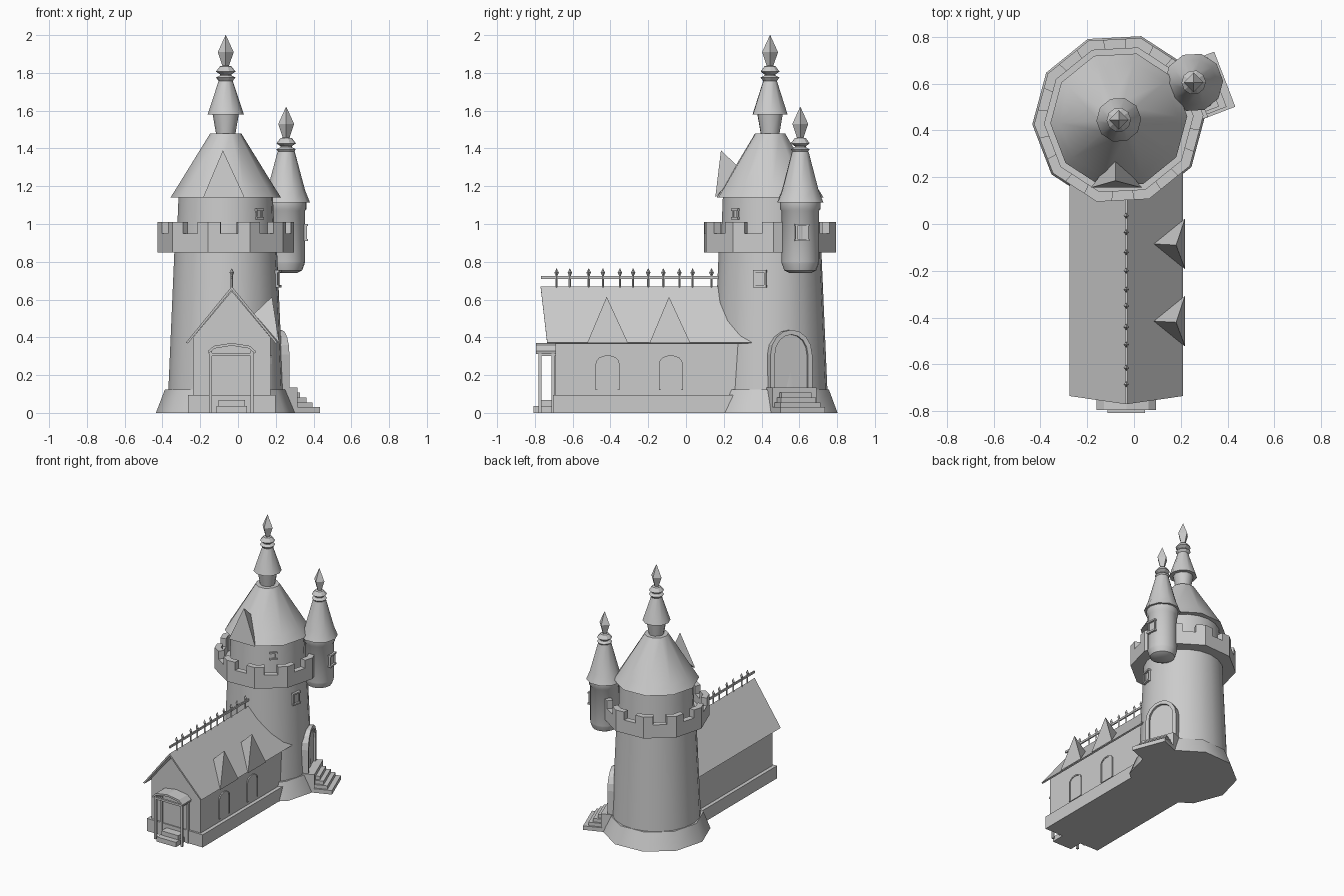
import bpy, bmesh
from math import sin, cos, pi, radians

if "Cube" in bpy.data.objects:
    bpy.data.objects.remove(bpy.data.objects["Cube"])

TX, TY = -0.065, 0.445      # main tower axis
UX, UY = 0.255, 0.605       # side turret axis
HX = -0.033                 # house centre line
ROT = radians(3)


def make(name, verts, faces, smooth=False):
    me = bpy.data.meshes.new(name)
    me.from_pydata(verts, [], faces)
    bm = bmesh.new()
    bm.from_mesh(me)
    bmesh.ops.recalc_face_normals(bm, faces=bm.faces)
    bm.to_mesh(me)
    bm.free()
    ob = bpy.data.objects.new(name, me)
    bpy.context.collection.objects.link(ob)
    if smooth:
        bpy.ops.object.select_all(action='DESELECT')
        bpy.context.view_layer.objects.active = ob
        ob.select_set(True)
        bpy.ops.object.shade_smooth_by_angle(angle=radians(40))
    return ob


def lathe(name, prof, x, y, n=10, rot=ROT, smooth=True):
    """Turn an (r, z) profile about a vertical axis, capping both ends."""
    v = [(x + r * cos(rot + 2 * pi * i / n), y + r * sin(rot + 2 * pi * i / n), z)
         for r, z in prof for i in range(n)]
    f = [(k * n + i, k * n + (i + 1) % n, (k + 1) * n + (i + 1) % n, (k + 1) * n + i)
         for k in range(len(prof) - 1) for i in range(n)]
    f += [tuple(range(n)), tuple(range((len(prof) - 1) * n, len(prof) * n))]
    return make(name, v, f, smooth)


def panel(name, pts, d0, d1, x, y, deg):
    """Extrude an (across, z) outline from d0 to d1 along direction deg."""
    c, s = cos(radians(deg)), sin(radians(deg))
    n = len(pts)
    v = [(x + d * c - u * s, y + d * s + u * c, z) for d in (d0, d1) for u, z in pts]
    f = [(i, (i + 1) % n, n + (i + 1) % n, n + i) for i in range(n)]
    return make(name, v, f + [tuple(range(n)), tuple(range(n, 2 * n))])


def rect(u0, u1, z0, z1):
    return [(u0, z0), (u1, z0), (u1, z1), (u0, z1)]


def arch(w, z0, spring, top, n=8):
    return [(w, z0)] + [(w * cos(pi * i / n), spring + (top - spring) * sin(pi * i / n))
                        for i in range(n + 1)] + [(-w, z0)]


def frame(name, w, z0, spring, top, t, d0, d1, x, y, deg):
    outer = arch(w, z0, spring, top)
    inner = arch(w - t, z0, spring, top - t)
    panel(name, outer + inner[::-1], d0, d1, x, y, deg)


# Main tower
lathe("tower_base", [(0.37, 0), (0.322, 0.125), (0.29, 0.125)], TX, TY)
lathe("tower_body", [(0.305, 0.1), (0.272, 0.86)], TX, TY, 20)
lathe("parapet", [(0.25, 0.85), (0.362, 0.85), (0.362, 0.95), (0.318, 0.95),
                  (0.318, 0.89), (0.24, 0.89)], TX, TY, smooth=False)
for k in range(10):
    a = ROT + k * pi / 5
    ring = []
    for r in (0.362, 0.318):
        corner = [(r * cos(a + j * pi / 5), r * sin(a + j * pi / 5)) for j in (-1, 0, 1)]
        p = [tuple(corner[1][i] + 0.29 * (corner[j][i] - corner[1][i]) for i in (0, 1))
             for j in (0, 1, 2)]
        ring += p if r > 0.33 else p[::-1]
    v = [(TX + px, TY + py, z) for z in (0.945, 1.01) for px, py in ring]
    make("merlon", v, [(i, (i + 1) % 6, 6 + (i + 1) % 6, 6 + i) for i in range(6)]
         + [tuple(range(6)), tuple(range(6, 12))])
lathe("tower_drum", [(0.262, 0.86), (0.25, 1.15)], TX, TY, 20)
lathe("tower_roof", [(0.24, 1.14), (0.293, 1.14), (0.255, 1.2), (0.082, 1.48), (0.04, 1.48)], TX, TY)
lathe("lantern_neck", [(0.05, 1.47), (0.07, 1.585)], TX, TY)
lathe("lantern_roof", [(0.06, 1.58), (0.096, 1.58), (0.035, 1.765)], TX, TY)

# Side turret
lathe("turret_body", [(0.055, 0.74), (0.085, 0.755), (0.098, 0.79), (0.1, 0.8), (0.1, 1.07),
                      (0.108, 1.08), (0.108, 1.12)], UX, UY, 16)
lathe("turret_roof", [(0.1, 1.115), (0.126, 1.115), (0.1, 1.18), (0.045, 1.385)], UX, UY)


# Finials on both spires
def finial(x, y, z):
    lathe("finial_collars", [(0.035, z), (0.052, z + 0.02), (0.03, z + 0.032), (0.03, z + 0.037),
                             (0.052, z + 0.052), (0.03, z + 0.08), (0.014, z + 0.083)],
          x, y, 10, smooth=False)
    lathe("finial_spike", [(0.015, z + 0.075), (0.042, z + 0.155), (0.001, z + 0.245)],
          x, y, 4, 0, False)


finial(TX, TY, 1.755)
finial(UX, UY, 1.375)


# Pointed dormers: apex, two feet and a back point
def dormer(name, apex, foot1, foot2, back):
    make(name, [apex, foot1, foot2, back], [(0, 1, 2), (0, 2, 3), (0, 3, 1), (1, 3, 2)])


dormer("tower_dormer", (-0.08, 0.185, 1.39), (-0.185, 0.155, 1.14), (0.035, 0.155, 1.14),
       (-0.08, 0.29, 1.29))
for y in (-0.415, -0.085):
    dormer("house_dormer", (0.18, y - 0.005, 0.615), (0.218, y - 0.108, 0.37),
           (0.218, y + 0.108, 0.37), (0.085, y, 0.525))

# Tower door, windows and stairs
panel("tower_door", arch(0.095, 0.12, 0.31, 0.42), 0.22, 0.3, TX, TY, 21)
frame("tower_door_frame", 0.118, 0.12, 0.31, 0.44, 0.025, 0.22, 0.316, TX, TY, 21)


def window(name, w, z0, z1, d, x, y, deg):
    panel(name + "_pane", rect(-w, w, z0, z1), d - 0.05, d - 0.004, x, y, deg)
    for u in (-w, w):
        panel(name + "_jamb", rect(u - 0.005, u + 0.005, z0, z1), d - 0.05, d + 0.004, x, y, deg)
    for z in (z0, z1):
        panel(name + "_sill", rect(-w - 0.008, w + 0.008, z - 0.006, z + 0.006),
              d - 0.05, d + 0.01, x, y, deg)


window("tower_window", 0.028, 0.67, 0.75, 0.283, TX, TY, -11)
window("drum_window", 0.018, 1.03, 1.075, 0.254, TX, TY, -46)
window("turret_window", 0.03, 0.915, 0.995, 0.103, UX, UY, 5)

panel("stair_landing", rect(-0.125, 0.125, 0, 0.135), 0.25, 0.36, TX, TY, 21)
for d, w, z in ((0.39, 0.085, 0.108), (0.42, 0.1, 0.082), (0.45, 0.113, 0.056), (0.485, 0.126, 0.03)):
    panel("stair_step", rect(-w, w, 0, z), 0.3, d, TX, TY, 21)

# House: plinth, gabled walls and thin overhanging roof
panel("house_plinth", rect(-0.232, 0.232, 0, 0.095), -0.4, 0.705, HX, 0, -90)
panel("house_walls", [(-0.205, 0.05), (0.205, 0.05), (0.205, 0.4), (0, 0.645), (-0.205, 0.4)],
      -0.35, 0.69, HX, 0, -90)
sec = [(-0.243, 0.372, -0.735), (0, 0.67, -0.77), (0.243, 0.372, -0.735),
       (0.232, 0.368, -0.735), (0, 0.65, -0.768), (-0.232, 0.368, -0.735)]
rv = [(HX + u, y, z) for u, z, y in sec] + [(HX + u, 0.36, z) for u, z, _ in sec]
make("house_roof", rv, [(i, (i + 1) % 6, 6 + (i + 1) % 6, 6 + i) for i in range(6)]
     + [(0, 1, 4, 5), (1, 2, 3, 4), (6, 7, 10, 11), (7, 8, 9, 10)])

# Ridge railing
panel("ridge_rail", rect(-0.005, 0.005, 0.71, 0.725), -0.19, 0.768, HX, 0, -90)
for y in (-0.685, -0.615, -0.515, -0.44, -0.35, -0.28, -0.2, -0.12, -0.035, 0.035, 0.135):
    lathe("ridge_spike", [(0.006, 0.655), (0.006, 0.73), (0.012, 0.742), (0.001, 0.765)],
          HX, y, 4, 0, False)

# Arched windows on the right wall
for y in (-0.415, -0.08):
    panel("house_window", arch(0.055, 0.12, 0.26, 0.295), 0.15, 0.209, HX, y, 0)
    frame("house_window_frame", 0.063, 0.12, 0.26, 0.305, 0.01, 0.15, 0.213, HX, y, 0)

# Porch: door, posts, beams, arched canopy and steps
panel("porch_door", rect(-0.105, 0.1, 0.05, 0.3), 0.6, 0.697, HX, 0, -90)
for u in (-0.112, 0.107):
    for d in (0.695, 0.765):
        panel("porch_post", rect(u - 0.008, u + 0.008, 0, 0.33), d, d + 0.016, HX, 0, -90)
    panel("porch_side_beam", rect(u - 0.007, u + 0.007, 0.3, 0.318), 0.69, 0.78, HX, 0, -90)
panel("porch_front_beam", rect(-0.115, 0.11, 0.3, 0.316), 0.765, 0.78, HX, 0, -90)
top = [(-0.127, 0.327), (-0.095, 0.355), (0, 0.37), (0.095, 0.355), (0.127, 0.327)]
panel("porch_canopy", top + [(u * 0.97, z - 0.014) for u, z in top[::-1]], 0.68, 0.795, HX, 0, -90)
panel("porch_step_low", rect(-0.08, 0.08, 0, 0.036), 0.69, 0.807, HX, 0, -90)
panel("porch_step_high", rect(-0.07, 0.07, 0.03, 0.068), 0.69, 0.765, HX, 0, -90)
